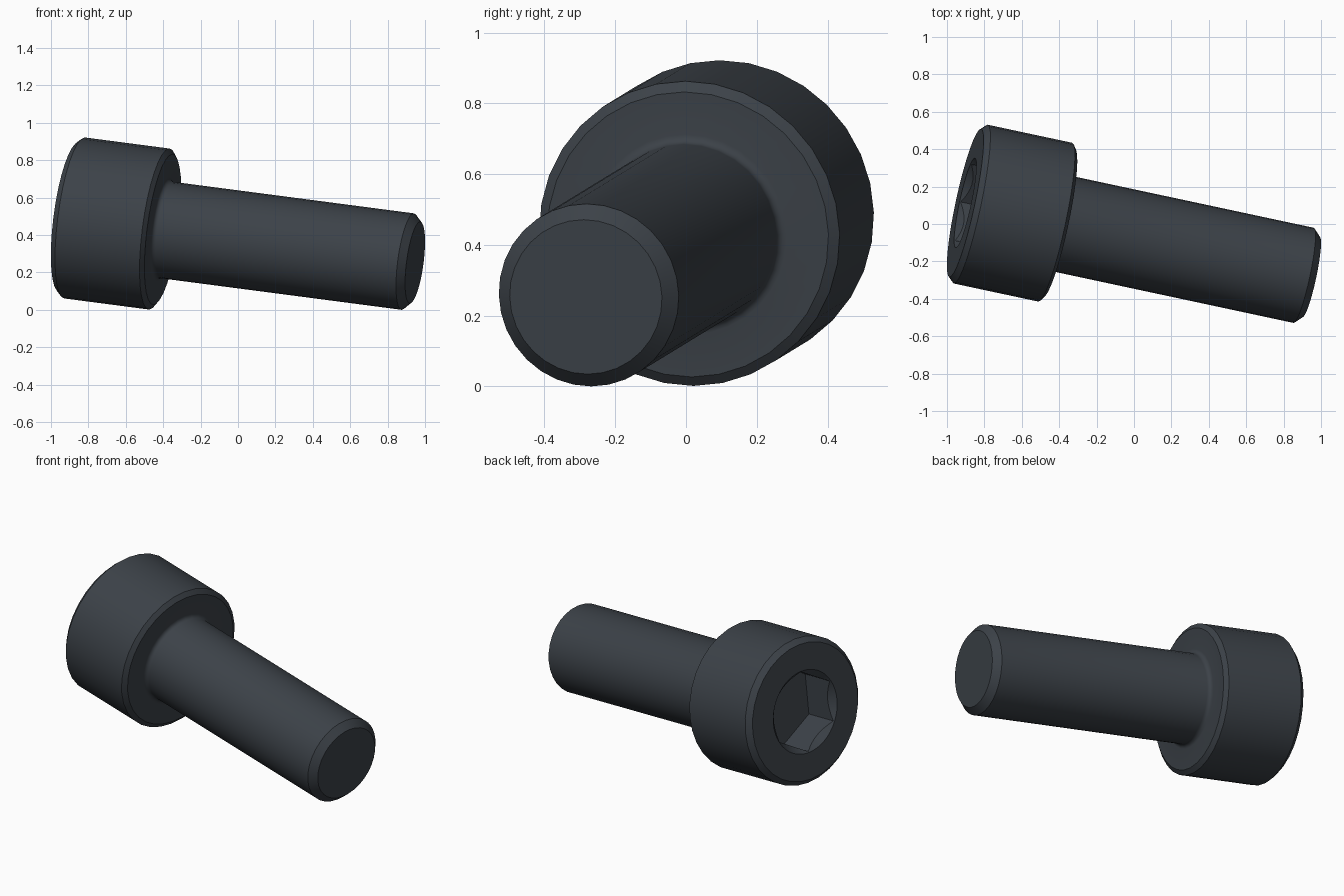
import bpy, bmesh
from math import pi, sin, cos
from mathutils import Vector, Matrix

if "Cube" in bpy.data.objects:
    bpy.data.objects.remove(bpy.data.objects["Cube"])

# Dark steel material
steel = bpy.data.materials.new("dark_steel")
steel.use_nodes = True
colour = (0.045, 0.054, 0.065, 1)
steel.diffuse_color = colour
steel.node_tree.nodes["Principled BSDF"].inputs["Base Color"].default_value = colour

# Bolt frame: origin at the tip, local z runs out along the shank
axis = Vector((0.970, -0.2076, -0.127)).normalized()
side = Vector((0, 0, 1)).cross(axis).normalized()
rise = axis.cross(side)
frame = Matrix((side, rise, axis)).transposed().to_4x4()
frame.translation = (0.9465, -0.283, 0.253)


def lathe(name, profile, sides):
    """Closed solid of revolution from (radius, height) pairs, listed top down."""
    bm = bmesh.new()
    rings = []
    for r, z in profile:
        angles = [pi / 2 + 2 * pi * i / sides for i in range(sides)]
        rings.append([bm.verts.new((r * cos(a), r * sin(a), z)) for a in angles])
    for upper, lower in zip(rings, rings[1:]):
        for i in range(sides):
            j = (i + 1) % sides
            bm.faces.new((upper[i], lower[i], lower[j], upper[j]))
    bm.faces.new(rings[0])
    bm.faces.new(rings[-1][::-1])
    bmesh.ops.recalc_face_normals(bm, faces=bm.faces)
    mesh = bpy.data.meshes.new(name)
    bm.to_mesh(mesh)
    bm.free()
    mesh.materials.append(steel)
    obj = bpy.data.objects.new(name, mesh)
    obj.matrix_world = frame
    bpy.context.collection.objects.link(obj)
    return obj


# Shank with chamfered tip, fillet under the head, chamfered head
shank, fillet, under, top = 0.26, 0.025, -1.39, -1.906
profile = [(0.22, 0), (shank, -0.04)]
for k in range(5):
    a = k * pi / 8
    profile.append((shank + fillet * (1 - cos(a)), under + fillet * (1 - sin(a))))
profile += [(0.406, under), (0.434, under - 0.02), (0.434, top + 0.03), (0.405, top)]
bolt = lathe("socket_head_bolt", profile, 32)

# Hexagonal socket and its countersink
cutters = [
    lathe("hex_socket_cutter", [(0.24, top + 0.21), (0.24, top - 0.1)], 6),
    lathe("countersink_cutter", [(0.18, top + 0.065), (0.265, top - 0.02)], 48),
]
for cutter in cutters:
    cutter.hide_render = True
    mod = bolt.modifiers.new(cutter.name, "BOOLEAN")
    mod.operation = "DIFFERENCE"
    mod.solver = "EXACT"
    mod.object = cutter

# Bake the cuts and drop the cutters
bpy.context.view_layer.update()
evaluated = bolt.evaluated_get(bpy.context.evaluated_depsgraph_get())
baked = bpy.data.meshes.new_from_object(evaluated)
bolt.modifiers.clear()
bolt.data = baked
for cutter in cutters:
    bpy.data.objects.remove(cutter)

# Smooth the round surfaces, keep the edges crisp
bpy.ops.object.select_all(action="DESELECT")
bolt.select_set(True)
bpy.context.view_layer.objects.active = bolt
bpy.ops.object.shade_smooth_by_angle(angle=pi / 6)
